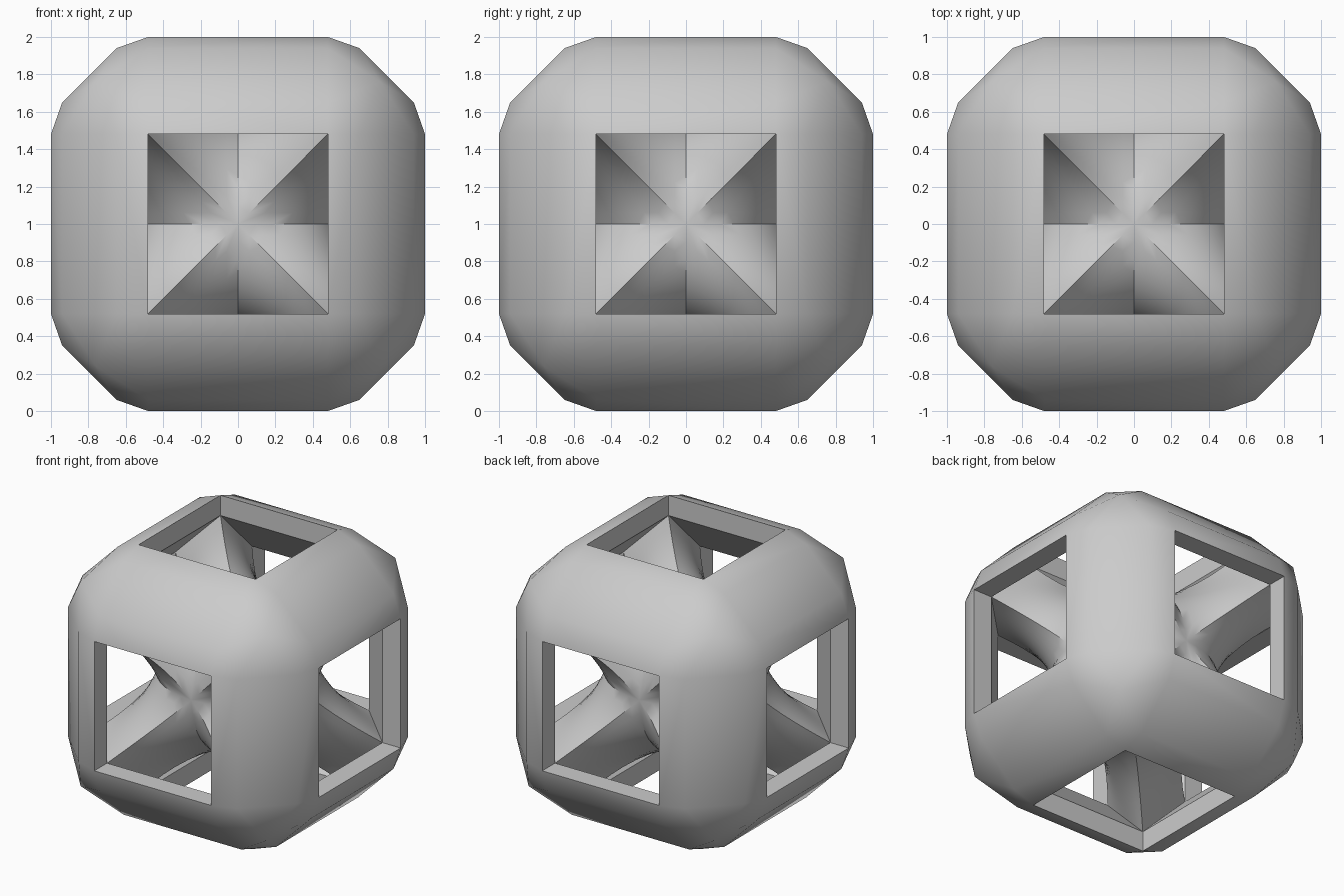
import bpy
import bmesh
from mathutils import Vector
from itertools import product

old = bpy.data.objects.get("Cube")
if old:
    bpy.data.objects.remove(old, do_unlink=True)

W = 0.48       # half width of the square windows
INNER = 0.85   # depth of the inner rim of each window
CORE = 0.55    # distance from the centre to each face of the core
ROUND = [W, 0.65, 0.94, 1.0]   # rounded edge profile, read both ways
ROWS, COLS = 16, 10

bm = bmesh.new()


def add_face(points):
    bm.faces.new([bm.verts.new(p) for p in points])


def add_grid(rows):
    """Skin a list of equally long point rows with quads."""
    for low, high in zip(rows, rows[1:]):
        for i in range(len(low) - 1):
            add_face([low[i], low[i + 1], high[i + 1], high[i]])


def core_row(t):
    """One line across the saddle between two arms, from ridge to ridge."""
    p = abs(t)
    reach = CORE + (INNER - CORE) * p ** 2
    start, end = Vector((W * p, reach)), Vector((reach, W * p))
    bulge = 0.414 * (1 - p * p) * (end - start).length / 2
    row = []
    for i in range(COLS + 1):
        s = i / COLS
        out = bulge * (1 - (2 * s - 1) ** 2) * Vector((1, 1)).normalized()
        row.append((*(start.lerp(end, s) + out), W * t))
    return row


# Section of an edge bar: rounded outside, window walls, slanted inside
outside = list(zip(ROUND, reversed(ROUND)))
inside = [(x, y) for x, y, z in reversed(core_row(1))]
section = outside + inside + outside[:1]
bar = [[(x, y, z) for x, y in section] for z in (-W, W)]
saddle = [core_row(2 * i / ROWS - 1) for i in range(ROWS + 1)]

# Twelve edge bars, each with the core saddle behind it
for axis, sa, sb in product(range(3), (-1, 1), (-1, 1)):
    def place(point):
        v = Vector((0, 0, 0))
        v[axis] = point[2]
        v[(axis + 1) % 3] = sa * point[0]
        v[(axis + 2) % 3] = sb * point[1]
        return v

    for part in (bar, saddle):
        add_grid([[place(pt) for pt in row] for row in part])


# Eight rounded corners
def corner_point(index, signs):
    if tuple(index) == (1, 1, 1):
        return Vector(signs) * 0.76
    return Vector([s * ROUND[i] for i, s in zip(index, signs)])


steps = [(1, 0, 0), (0, 1, 0), (0, 0, 1)]
pairs = [(1, 1, 0), (0, 1, 1), (1, 0, 1)]
for signs in product((-1, 1), repeat=3):
    for base in product(range(3), repeat=3):
        moves = {2: steps, 1: pairs}.get(sum(base), [])
        if moves:
            add_face([corner_point([b + m for b, m in zip(base, move)], signs)
                      for move in moves])

bmesh.ops.remove_doubles(bm, verts=bm.verts, dist=0.0005)
bmesh.ops.recalc_face_normals(bm, faces=bm.faces)
bmesh.ops.translate(bm, verts=bm.verts, vec=(0, 0, 1))

mesh = bpy.data.meshes.new("windowed_cube_cage")
bm.to_mesh(mesh)
bm.free()
cage = bpy.data.objects.new("windowed_cube_cage", mesh)
bpy.context.collection.objects.link(cage)

# Plain grey surface
grey = bpy.data.materials.new("plain_grey")
grey.use_nodes = True
colour = (0.6, 0.6, 0.6, 1)
grey.diffuse_color = colour
grey.node_tree.nodes["Principled BSDF"].inputs["Base Color"].default_value = colour
mesh.materials.append(grey)

# Smooth skin with sharp window rims and arm ridges
bpy.ops.object.select_all(action="DESELECT")
cage.select_set(True)
bpy.context.view_layer.objects.active = cage
bpy.ops.object.shade_smooth_by_angle(angle=0.65)
